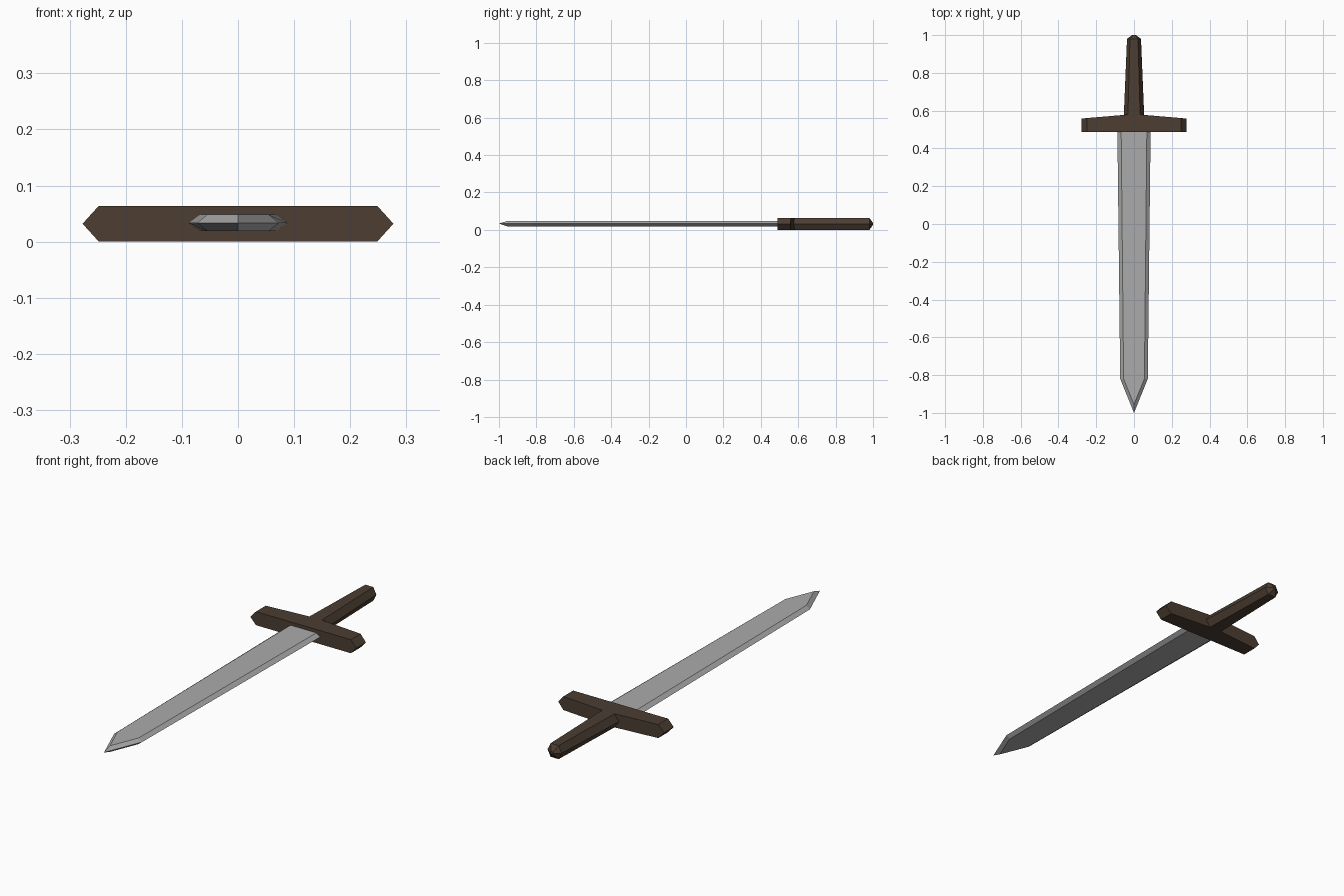
import bpy, bmesh

if "Cube" in bpy.data.objects:
    bpy.data.objects.remove(bpy.data.objects["Cube"])

def material(name, rgb):
    m = bpy.data.materials.new(name)
    m.diffuse_color = (*rgb, 1)
    m.use_nodes = True
    m.node_tree.nodes["Principled BSDF"].inputs["Base Color"].default_value = m.diffuse_color
    return m

steel = material("grey steel", (0.41, 0.41, 0.41))
wood = material("dark brown wood", (0.072, 0.048, 0.032))

def hexagon(y, outer, inner, z0, z1, y_flat=None):
    """Flattened hexagon across the sword; flat corners may sit at another y."""
    yf = y if y_flat is None else y_flat
    zm = (z0 + z1) / 2
    return [(outer, y, zm), (inner, yf, z1), (-inner, yf, z1),
            (-outer, y, zm), (-inner, yf, z0), (inner, yf, z0)]

def loft(name, rings, mat):
    """Skin equal-length rings and cap both ends."""
    bm = bmesh.new()
    loops = [[bm.verts.new(p) for p in r] for r in rings]
    n = len(loops[0])
    for a, b in zip(loops, loops[1:]):
        for i in range(n):
            j = (i + 1) % n
            bm.faces.new((a[i], a[j], b[j], b[i]))
    bm.faces.new(loops[0])
    bm.faces.new(loops[-1])
    bmesh.ops.remove_doubles(bm, verts=bm.verts, dist=1e-5)
    bmesh.ops.recalc_face_normals(bm, faces=bm.faces)
    me = bpy.data.meshes.new(name)
    bm.to_mesh(me)
    bm.free()
    me.materials.append(mat)
    ob = bpy.data.objects.new(name, me)
    bpy.context.collection.objects.link(ob)
    return ob

# Blade: bevelled hexagonal bar narrowing to a point
loft("blade", [
    hexagon(0.50, 0.088, 0.068, 0.019, 0.048),
    hexagon(-0.82, 0.073, 0.055, 0.019, 0.048),
    hexagon(-1.0, 0.0, 0.0, 0.019, 0.048, y_flat=-0.955),
], steel)

# Crossguard: pointed ends, rear face rising gently to the middle
half = [(0.277, 0.032), (0.248, 0.064)]
outline = half + [(0, 0.064)] + [(-x, z) for x, z in reversed(half)]
outline += [(-0.248, 0), (0, 0), (0.248, 0)]
loft("crossguard", [
    [(x, 0.488, z) for x, z in outline],
    [(x, 0.582 - abs(x) * 0.085, z) for x, z in outline],
], wood)

# Grip: tapered hexagonal bar with a blunt pointed end
loft("grip", [
    hexagon(0.55, 0.055, 0.033, 0.0, 0.064),
    hexagon(0.98, 0.037, 0.021, 0.0, 0.064),
    hexagon(1.0, 0.010, 0.005, 0.027, 0.037),
], wood)
